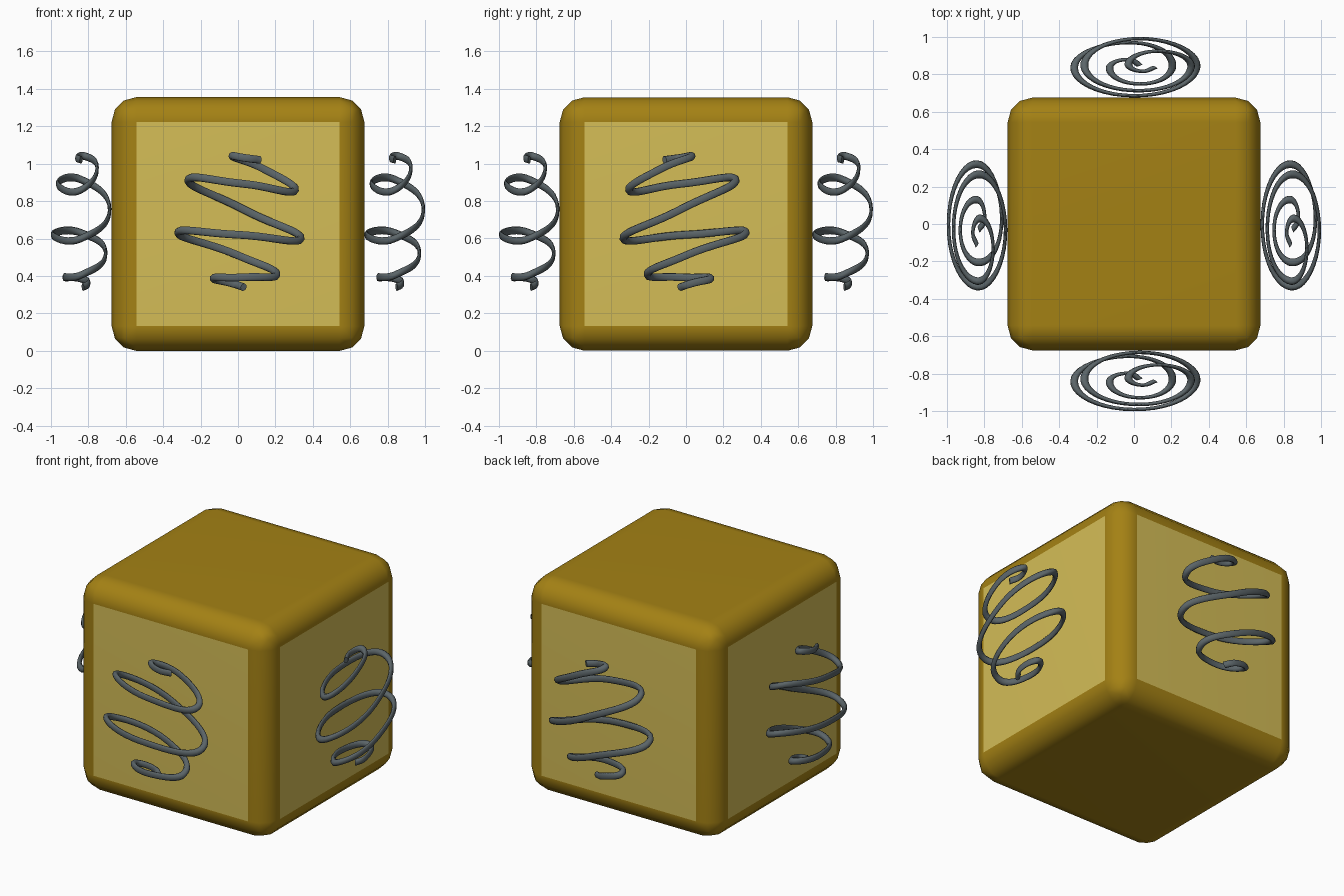
import bpy, bmesh, math

if "Cube" in bpy.data.objects:
    bpy.data.objects.remove(bpy.data.objects["Cube"])

def material(name, rgb):
    m = bpy.data.materials.new(name)
    m.diffuse_color = (*rgb, 1)
    m.use_nodes = True
    m.node_tree.nodes["Principled BSDF"].inputs["Base Color"].default_value = m.diffuse_color
    return m

dark_gold = material("dark gold", (0.37, 0.22, 0.007))
pale_gold = material("pale gold", (0.66, 0.51, 0.095))
steel = material("grey steel", (0.105, 0.13, 0.14))

# rounded box; the four flat side faces become pale panels
W, H, B = 0.675, 1.355, 0.132
bm = bmesh.new()
bmesh.ops.create_cube(bm, size=1)
for v in bm.verts:
    v.co = (v.co.x * 2 * W, v.co.y * 2 * W, (v.co.z + 0.5) * H)
bmesh.ops.bevel(bm, geom=bm.edges[:], offset=B, segments=3, profile=0.5, affect='EDGES')
bm.normal_update()
for f in bm.faces:
    f.smooth = True
    if max(abs(f.normal.x), abs(f.normal.y)) > 0.999 and f.calc_area() > 0.5:
        f.material_index = 1
mesh = bpy.data.meshes.new("box")
bm.to_mesh(mesh)
bm.free()
mesh.materials.append(dark_gold)
mesh.materials.append(pale_gold)
box = bpy.data.objects.new("box", mesh)
bpy.context.collection.objects.link(box)
# keep the flat faces flat-looking at the bevel borders
mod = box.modifiers.new("weighted normals", 'WEIGHTED_NORMAL')
mod.keep_sharp = True

# tilted barrel-shaped coil path, drawn round and then squashed in depth
PATH = [(.03, .02, .34), (-.03, .09, .36), (-.13, 0, .385), (.03, -.2, .393),
        (.205, 0, .405), (0, .29, .51), (-.32, 0, .63), (0, -.34, .62),
        (.335, 0, .60), (.03, .338, .755), (-.265, 0, .915), (.03, -.28, .892),
        (.305, 0, .86), (.13, .19, .975), (-.03, .04, 1.04), (.04, -.05, 1.03),
        (.115, 0, 1.02)]
curve = bpy.data.curves.new("coil", 'CURVE')
curve.dimensions = '3D'
curve.bevel_depth = 0.021
curve.bevel_resolution = 2
curve.resolution_u = 10
curve.use_fill_caps = True
spline = curve.splines.new('BEZIER')
spline.bezier_points.add(len(PATH) - 1)
for p, co in zip(spline.bezier_points, PATH):
    p.co = co
    p.handle_left_type = p.handle_right_type = 'AUTO'
curve.materials.append(steel)

# one coil in front of each panel; opposite coils share an orientation
for name, x, y, turn in (("front_spring", 0, -1, 0), ("back_spring", 0, 1, 0),
                         ("right_spring", 1, 0, -90), ("left_spring", -1, 0, -90)):
    ob = bpy.data.objects.new(name, curve)
    ob.location = (x * 0.838, y * 0.838, 0)
    ob.rotation_euler.z = math.radians(turn)
    ob.scale.y = 0.45
    bpy.context.collection.objects.link(ob)
